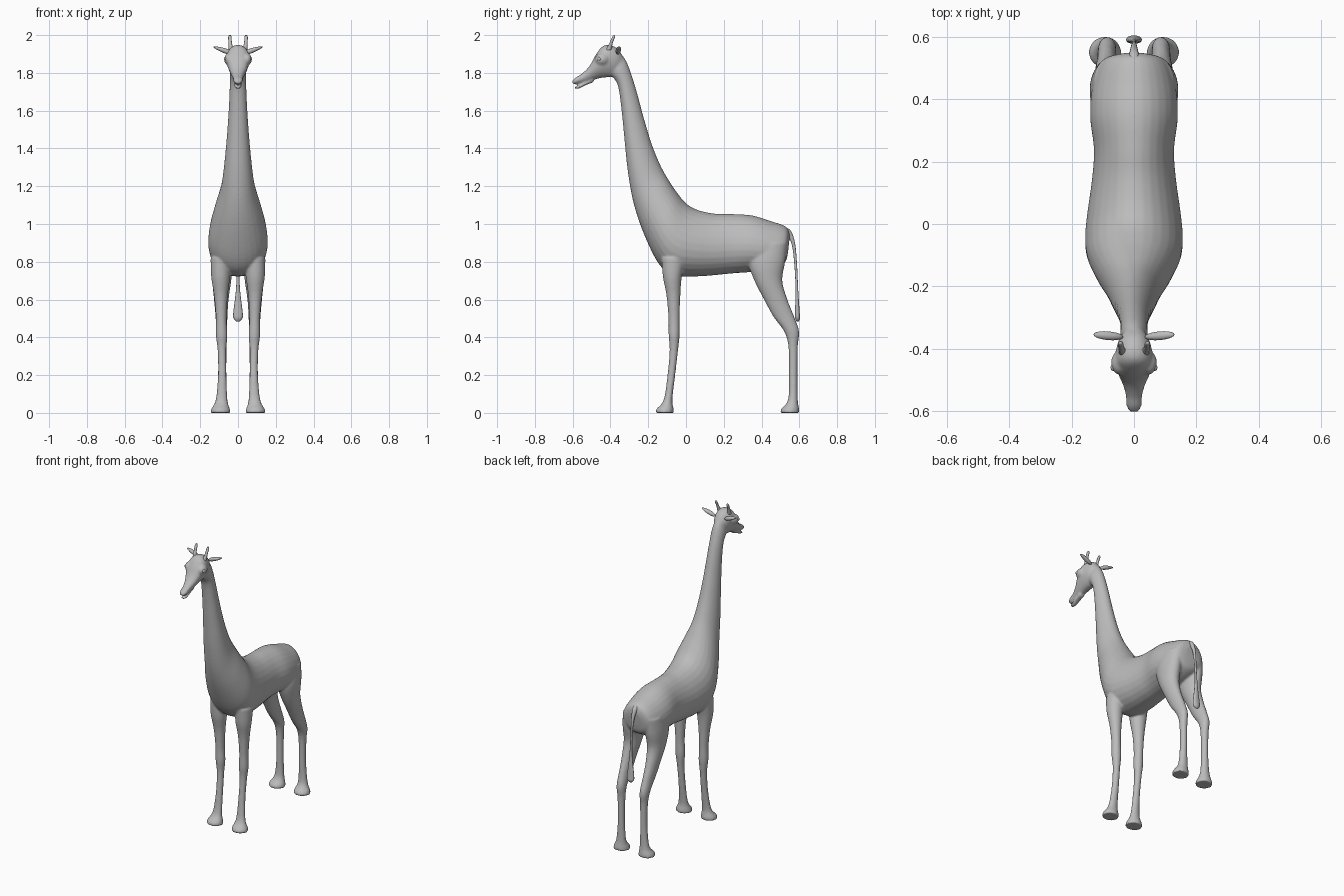
import bpy
import bmesh
from math import sin, cos, tau
from mathutils import Vector

cube = bpy.data.objects.get("Cube")
if cube:
    bpy.data.objects.remove(cube, do_unlink=True)

hide = bpy.data.materials.new("plain grey hide")
hide.use_nodes = True
hide.diffuse_color = (0.5, 0.5, 0.5, 1)
hide.node_tree.nodes["Principled BSDF"].inputs["Base Color"].default_value = hide.diffuse_color


def make_object(name, bm):
    """Turn a bmesh into a smooth-shaded object."""
    bmesh.ops.recalc_face_normals(bm, faces=bm.faces)
    for face in bm.faces:
        face.smooth = True
    mesh = bpy.data.meshes.new(name)
    bm.to_mesh(mesh)
    bm.free()
    mesh.materials.append(hide)
    obj = bpy.data.objects.new(name, mesh)
    bpy.context.collection.objects.link(obj)
    return obj


def spline(rows, steps):
    """Catmull-Rom interpolation between rows of numbers."""
    rows = [Vector(row) for row in rows]
    result = []
    for i in range(len(rows) - 1):
        before, start = rows[max(i - 1, 0)], rows[i]
        end, after = rows[i + 1], rows[min(i + 2, len(rows) - 1)]
        for step in range(steps):
            t = step / steps
            bend = 2 * before - 5 * start + 4 * end - after
            twist = 3 * start - before - 3 * end + after
            result.append(start + (end - before) * (t / 2) + bend * (t * t / 2) + twist * (t ** 3 / 2))
    return result + [rows[-1]]


def add_loft(bm, rings, side=1, steps=5, segments=28, egg=0.0):
    """Skin elliptical rings: upper y, z, lower y, z, centre x, half width."""
    loops = []
    for upper_y, upper_z, lower_y, lower_z, centre_x, width in spline(rings, steps):
        middle = Vector((centre_x, (upper_y + lower_y) / 2, (upper_z + lower_z) / 2))
        reach = Vector((0, upper_y - lower_y, upper_z - lower_z)) / 2
        loop = []
        for k in range(segments):
            angle = tau * k / segments
            swell = 1 - egg * sin(angle)
            point = middle + reach * sin(angle)
            point.x += width * cos(angle) * swell
            point.x *= side
            loop.append(bm.verts.new(point))
        loops.append(loop)
    for first, second in zip(loops, loops[1:]):
        for k in range(segments):
            n = (k + 1) % segments
            bm.faces.new((first[k], first[n], second[n], second[k]))
    bm.faces.new(loops[0])
    bm.faces.new(loops[-1])


def add_leg(bm, levels, side):
    """Levels hold: height, front y, back y, inner x, outer x."""
    rings = [(back, z, front, z, (inner + outer) / 2, (outer - inner) / 2)
             for z, front, back, inner, outer in levels]
    add_loft(bm, rings, side)


def add_ball(bm, centre, size):
    ball = bmesh.ops.create_uvsphere(bm, u_segments=20, v_segments=12, radius=1)["verts"]
    for vert in ball:
        vert.co = Vector(centre) + Vector(a * b for a, b in zip(vert.co, size))


# Torso running forward from the rump and up the neck: top y, z, underside y, z, half width
trunk = [
    (.55, .94, .54, .85, .04), (.53, .985, .52, .79, .1), (.45, 1.015, .44, .75, .132),
    (.35, 1.045, .34, .745, .14), (.24, 1.053, .24, .738, .128), (.15, 1.055, .14, .728, .134),
    (.06, 1.075, .03, .722, .148), (0, 1.11, -.07, .73, .156), (-.05, 1.17, -.145, .79, .15),
    (-.09, 1.23, -.22, .94, .122), (-.135, 1.31, -.275, 1.1, .088),
    (-.18, 1.42, -.307, 1.27, .07), (-.22, 1.55, -.326, 1.45, .056),
    (-.255, 1.68, -.342, 1.61, .047), (-.285, 1.78, -.36, 1.73, .043),
    (-.315, 1.86, -.39, 1.78, .043), (-.35, 1.91, -.42, 1.8, .035),
]
# Head from the nape to the nose
skull = [
    (-.33, 1.88, -.36, 1.8, .03), (-.36, 1.925, -.38, 1.78, .047), (-.4, 1.947, -.41, 1.777, .057),
    (-.44, 1.942, -.45, 1.773, .06), (-.475, 1.9, -.49, 1.762, .05), (-.51, 1.838, -.53, 1.75, .034),
    (-.55, 1.797, -.555, 1.744, .026), (-.585, 1.775, -.58, 1.739, .024), (-.603, 1.758, -.6, 1.741, .014),
]
jaw = [
    (-.49, 1.775, -.49, 1.75, .02), (-.54, 1.75, -.535, 1.733, .02),
    (-.57, 1.733, -.565, 1.717, .019), (-.59, 1.727, -.588, 1.716, .012),
]
front_leg = [
    (0, -.16, -.065, .04, .145), (.02, -.157, -.065, .043, .142), (.07, -.118, -.072, .056, .118),
    (.2, -.098, -.057, .061, .106), (.33, -.087, -.042, .062, .108), (.41, -.092, -.034, .056, .117),
    (.5, -.093, -.034, .06, .117), (.62, -.103, -.03, .054, .127), (.72, -.122, -.022, .042, .142),
    (.82, -.13, 0, .04, .145),
]
hind_leg = [
    (0, .5, .6, .04, .145), (.02, .503, .599, .043, .142), (.07, .54, .592, .056, .118),
    (.2, .545, .59, .061, .106), (.35, .542, .592, .06, .108), (.43, .52, .599, .057, .115),
    (.51, .462, .573, .056, .119), (.6, .413, .537, .05, .127), (.7, .362, .51, .036, .137),
    (.8, .33, .525, .025, .142), (.9, .35, .536, .02, .13),
]


def centred(rows):
    return [(*row[:4], 0, row[4]) for row in rows]


# Body: overlapping forms fused into one skin
bm = bmesh.new()
add_loft(bm, centred(trunk), egg=.12)
add_loft(bm, centred(skull), egg=-.15)
add_loft(bm, centred(jaw))
for side in (1, -1):
    add_leg(bm, front_leg, side)
    add_leg(bm, hind_leg, side)
    # Brow and cheek around the eye
    add_ball(bm, (side * .047, -.445, 1.872), (.027, .038, .032))
body = make_object("body", bm)
remesh = body.modifiers.new("fuse", 'REMESH')
remesh.mode = 'VOXEL'
remesh.voxel_size = .006
remesh.use_smooth_shade = True
soften = body.modifiers.new("soften", 'SMOOTH')
soften.factor = .5
soften.iterations = 8

# Tail with a tuft at the end
tail = [
    (.5, .985, .5, .95, .022), (.55, .97, .53, .945, .016), (.577, .9, .56, .89, .01),
    (.588, .78, .574, .78, .006), (.594, .65, .58, .65, .011), (.602, .53, .577, .53, .025),
    (.604, .5, .578, .5, .023), (.597, .485, .585, .485, .01),
]
bm = bmesh.new()
add_loft(bm, centred(tail), segments=16)
make_object("tail", bm)

# Paired head details
for label, side in (("left", 1), ("right", -1)):
    bm = bmesh.new()
    horn = [(-.395, 1.92, -.425, 1.92, .036, .013), (-.387, 1.96, -.407, 1.955, .041, .009),
            (-.375, 1.99, -.393, 1.985, .043, .009), (-.376, 2, -.386, 1.998, .043, .005)]
    add_loft(bm, horn, side, segments=14)
    make_object(label + "_horn", bm)

    # Leaf-shaped ear pointing outwards
    bm = bmesh.new()
    add_ball(bm, (0, 0, 0), (.048, .014, .013))
    for vert in bm.verts:
        along = vert.co.x / .048
        vert.co.z *= 1 - .35 * along
        vert.co = Vector((side * (.082 + vert.co.x), -.358 + vert.co.y + .004 * along,
                          1.921 + vert.co.z + .016 * along))
    make_object(label + "_ear", bm)

    bm = bmesh.new()
    add_ball(bm, (side * .066, -.46, 1.874), (.009, .011, .01))
    make_object(label + "_eye", bm)
